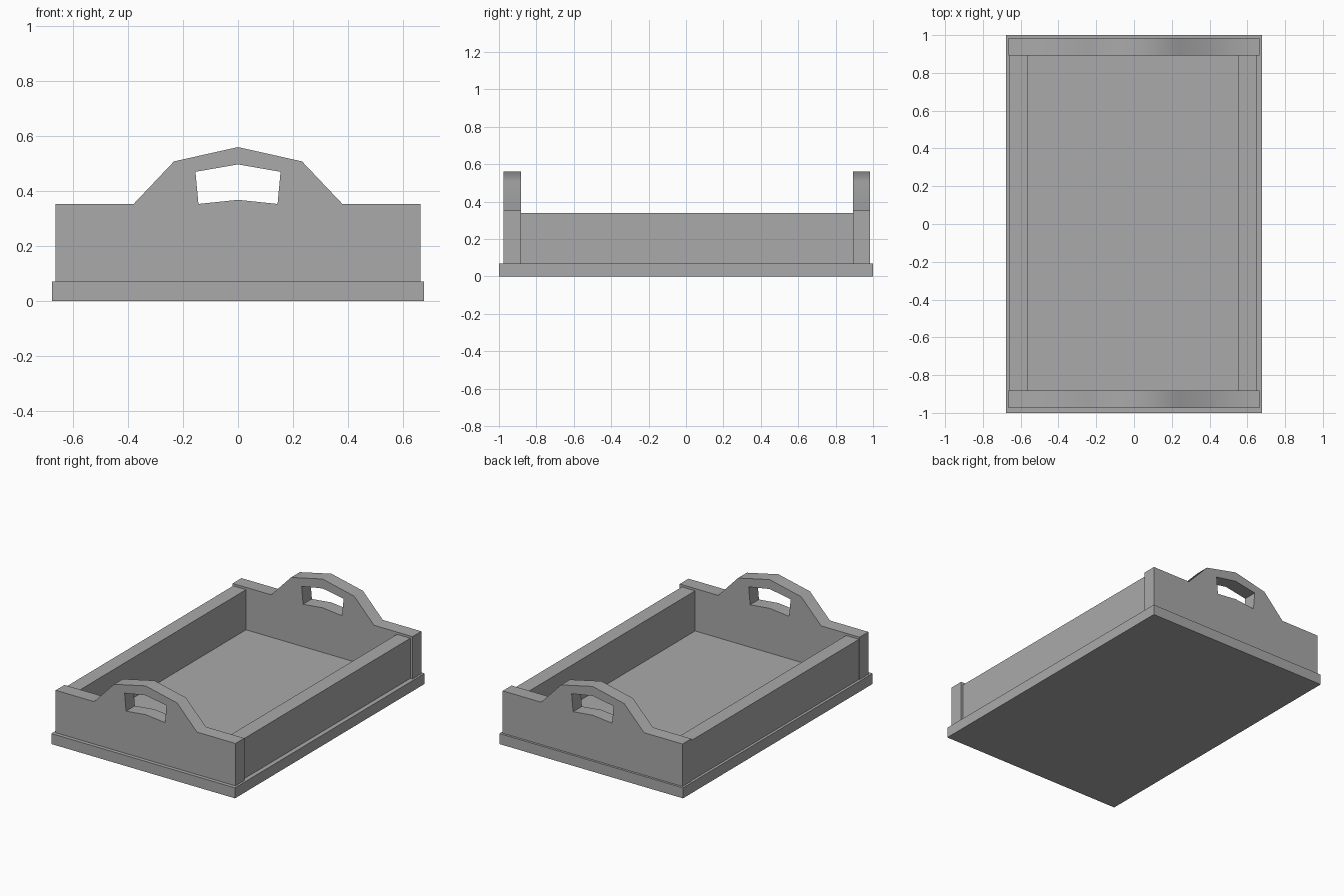
import bpy
import bmesh
import math
from mathutils import Matrix, Vector

default_cube = bpy.data.objects.get("Cube")
if default_cube:
    bpy.data.objects.remove(default_cube, do_unlink=True)

GREY = (0.4, 0.4, 0.4, 1)
grey = bpy.data.materials.new("plain grey")
grey.use_nodes = True
grey.diffuse_color = GREY
grey.node_tree.nodes["Principled BSDF"].inputs["Base Color"].default_value = GREY

BASE_TOP = 0.07
FRONT_Y, BACK_Y = (-0.975, -0.882), (0.892, 0.985)


def add_object(name, bm):
    mesh = bpy.data.meshes.new(name)
    bm.to_mesh(mesh)
    bm.free()
    mesh.materials.append(grey)
    obj = bpy.data.objects.new(name, mesh)
    bpy.context.collection.objects.link(obj)
    return obj


def box(name, xs, ys, zs):
    bm = bmesh.new()
    bmesh.ops.create_cube(bm, size=1)
    low, high = (Vector(corner) for corner in zip(xs, ys, zs))
    bmesh.ops.scale(bm, vec=high - low, verts=bm.verts)
    bmesh.ops.translate(bm, vec=(low + high) / 2, verts=bm.verts)
    return add_object(name, bm)


def mirrored(half):
    """Close a right-hand outline by reflecting it across x = 0."""
    return half + [(-x, z) for x, z in reversed(half) if x > 0]


def handle_panel(name, ys):
    """Extrude the panel outline, with its grip hole, between two y positions."""
    outline = mirrored([(0, 0.56), (0.233, 0.508), (0.38, 0.353),
                        (0.664, 0.353), (0.664, BASE_TOP)])
    grip = mirrored([(0, 0.497), (0.155, 0.47), (0.144, 0.353), (0, 0.368)])
    curve = bpy.data.curves.new(name + "_outline", "CURVE")
    curve.dimensions = "2D"
    curve.fill_mode = "BOTH"
    curve.extrude = (ys[1] - ys[0]) / 2
    for points in (outline, grip):
        spline = curve.splines.new("POLY")
        spline.points.add(len(points) - 1)
        for point, (x, z) in zip(spline.points, points):
            point.co = (x, z, 0, 1)
        spline.use_cyclic_u = True
    helper = bpy.data.objects.new(name + "_outline", curve)
    bm = bmesh.new()
    bm.from_mesh(helper.to_mesh())
    helper.to_mesh_clear()
    bpy.data.objects.remove(helper)
    bpy.data.curves.remove(curve)

    # Weld the caps to the rim and stand the panel upright
    bmesh.ops.remove_doubles(bm, verts=bm.verts, dist=0.0005)
    bmesh.ops.recalc_face_normals(bm, faces=bm.faces)
    upright = Matrix.Translation((0, sum(ys) / 2, 0)) @ Matrix.Rotation(math.pi / 2, 4, "X")
    bmesh.ops.transform(bm, matrix=upright, verts=bm.verts)
    panel = add_object(name, bm)

    # Soften the handle bends but keep the square edges crisp
    bpy.ops.object.select_all(action="DESELECT")
    panel.select_set(True)
    bpy.context.view_layer.objects.active = panel
    bpy.ops.object.shade_smooth_by_angle(angle=math.radians(60))


# Tray floor
box("base", (-0.678, 0.678), (-1, 1), (0, BASE_TOP))

# Long side walls, fitted between the end panels
wall_y = (FRONT_Y[1], BACK_Y[0])
box("right_wall", (-0.66, -0.565), wall_y, (BASE_TOP, 0.338))
box("left_wall", (0.55, 0.648), wall_y, (BASE_TOP, 0.338))

# End panels with carrying handles
handle_panel("front_handle_panel", FRONT_Y)
handle_panel("back_handle_panel", BACK_Y)
